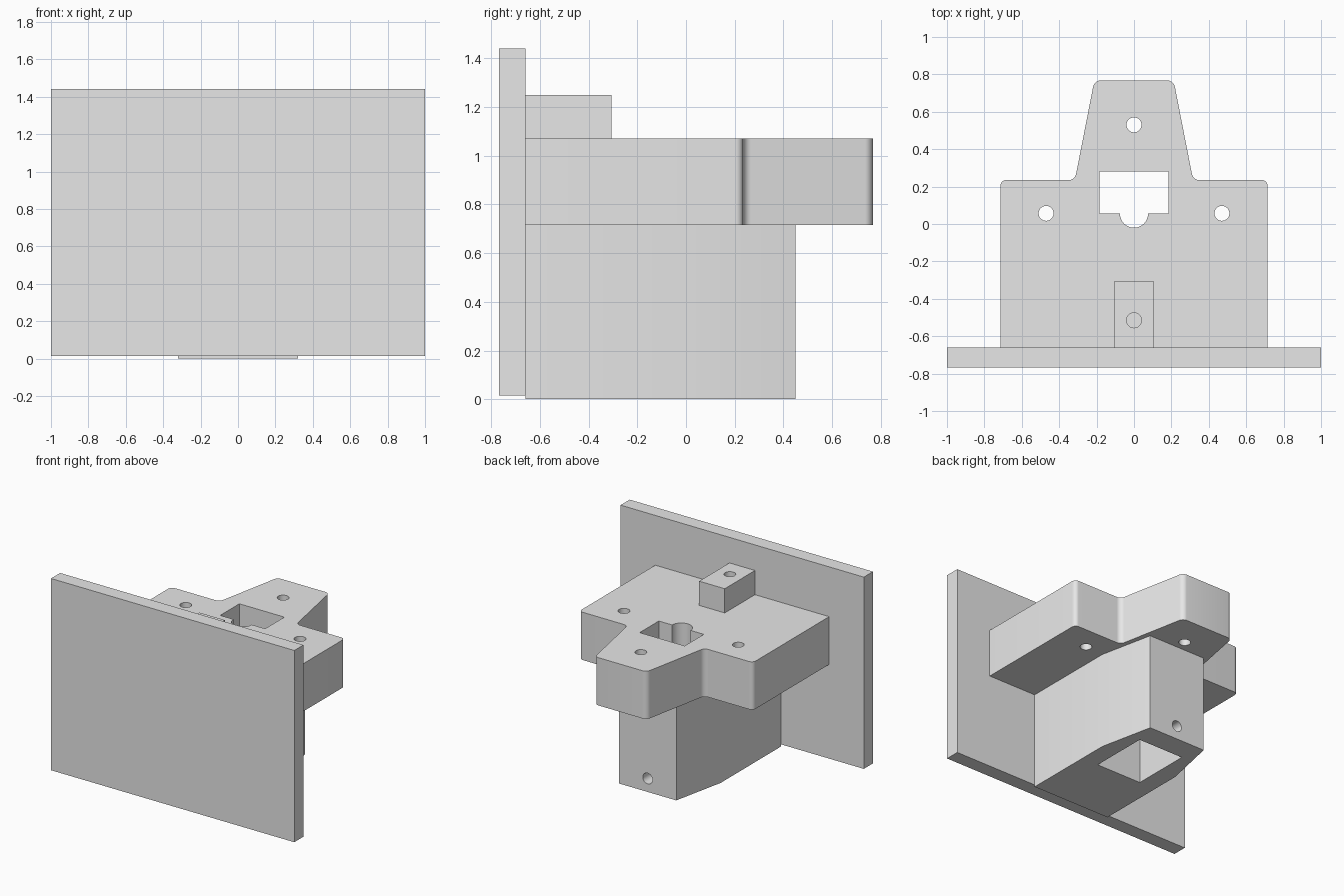
import bpy
import bmesh
import math
from mathutils import Matrix

cube = bpy.data.objects.get("Cube")
if cube:
    bpy.data.objects.remove(cube, do_unlink=True)

grey = bpy.data.materials.new("light grey")
grey.use_nodes = True
grey.diffuse_color = (0.8, 0.8, 0.8, 1)
grey.node_tree.nodes["Principled BSDF"].inputs["Base Color"].default_value = (0.8, 0.8, 0.8, 1)


def add_object(name, bm):
    bmesh.ops.recalc_face_normals(bm, faces=bm.faces)
    mesh = bpy.data.meshes.new(name)
    bm.to_mesh(mesh)
    bm.free()
    mesh.materials.append(grey)
    obj = bpy.data.objects.new(name, mesh)
    bpy.context.collection.objects.link(obj)
    return obj


def prism(name, outline, z0, z1, round_if=None, radius=0.032):
    """Extrude an outline upward; optionally round chosen vertical edges."""
    bm = bmesh.new()
    base = bm.faces.new([bm.verts.new((x, y, z0)) for x, y in outline])
    new = bmesh.ops.extrude_face_region(bm, geom=[base])["geom"]
    top = [v for v in new if isinstance(v, bmesh.types.BMVert)]
    bmesh.ops.translate(bm, verts=top, vec=(0, 0, z1 - z0))
    if round_if:
        edges = [e for e in bm.edges
                 if abs(e.verts[0].co.z - e.verts[1].co.z) > 0.1 and round_if(e.verts[0].co)]
        bmesh.ops.bevel(bm, geom=edges, offset=radius, segments=6, profile=0.5, affect='EDGES')
    return add_object(name, bm)


def box(name, x, y0, y1, z0, z1):
    return prism(name, [(-x, y0), (x, y0), (x, y1), (-x, y1)], z0, z1)


def mirrored(half):
    return half + [(-x, y) for x, y in reversed(half)]


def drill(name, centre, depth, along_y=False):
    bm = bmesh.new()
    turn = Matrix.Rotation(math.pi / 2, 4, 'X') if along_y else Matrix()
    bmesh.ops.create_cone(bm, cap_ends=True, segments=32, radius1=0.04, radius2=0.04,
                          depth=depth, matrix=Matrix.Translation(centre) @ turn)
    return add_object(name, bm)


def cut(obj, cutters):
    bpy.context.view_layer.objects.active = obj
    for cutter in cutters:
        cutter.hide_render = True
        mod = obj.modifiers.new("cut", 'BOOLEAN')
        mod.operation = 'DIFFERENCE'
        mod.solver = 'EXACT'
        mod.object = cutter
        bpy.ops.object.modifier_apply(modifier=mod.name)
        bpy.data.objects.remove(cutter, do_unlink=True)


FRONT = -0.66      # where everything meets the plate
SHELF = 0.715      # underside of the flange
TOP = 1.07         # top of the flange

# Large upright plate
back_plate = box("mounting_plate", 1.0, -0.767, FRONT, 0.015, 1.44)

# Flange with tapered tongue and rounded corners
flange = prism("flange", mirrored([(0.715, FRONT), (0.715, 0.235), (0.316, 0.235), (0.212, 0.767)]),
               SHELF, TOP, round_if=lambda co: co.y > 0.2)

# Keyhole opening and screw holes through the flange
arc = [(0.075 * math.cos(a), 0.055 - 0.075 * math.sin(a))
       for a in (math.pi * i / 24 for i in range(25))]
keyhole = [(-0.185, 0.055), (-0.185, 0.28), (0.185, 0.28), (0.185, 0.055)] + arc
holes = [drill("hole_cutter", (x, y, 0.9), 1.0)
         for x, y in ((-0.47, 0.057), (0.47, 0.057), (0, 0.53))]
cut(flange, [prism("keyhole_cutter", keyhole, 0.6, 1.2)] + holes)

# Column under the flange, with a square shaft and a rear screw hole
column = prism("column", mirrored([(0.32, FRONT), (0.32, 0.05), (0.235, 0.45)]), 0, SHELF)
cut(column, [box("shaft_cutter", 0.185, -0.16, 0.28, -0.1, 0.8),
             drill("rear_hole_cutter", (0, 0.4, 0.1), 0.36, along_y=True)])

# Small block on top with a blind hole
top_block = box("top_block", 0.105, FRONT, -0.305, TOP, 1.25)
cut(top_block, [drill("block_hole_cutter", (0, -0.515, 1.2), 0.22)])

# Smooth the rounded walls, keep hard edges
bpy.ops.object.select_all(action='DESELECT')
for obj in (back_plate, flange, column, top_block):
    obj.select_set(True)
bpy.context.view_layer.objects.active = flange
bpy.ops.object.shade_smooth_by_angle(angle=math.radians(30))
